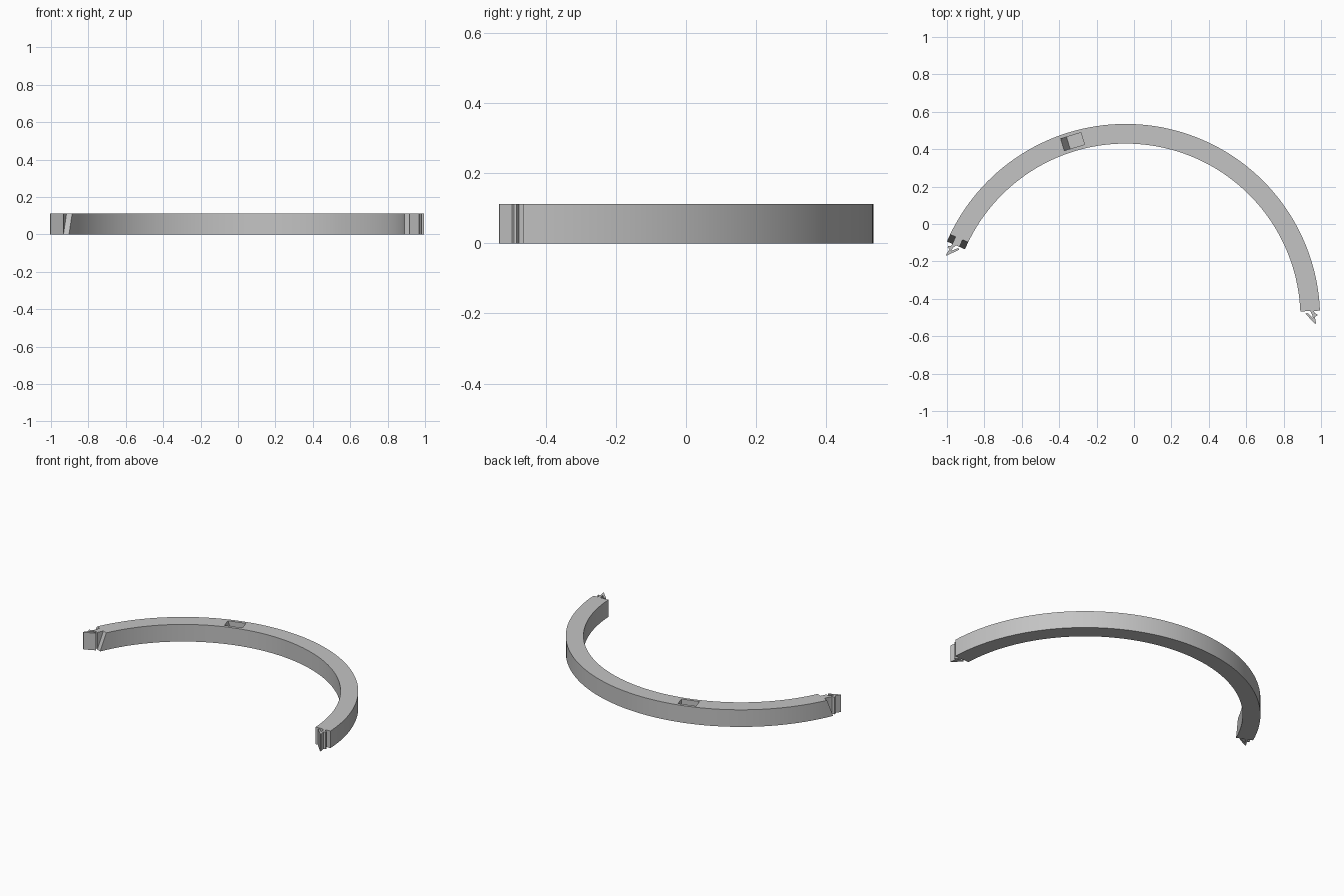
import bpy
import bmesh
import math
from mathutils import Matrix, Vector

cube = bpy.data.objects.get("Cube")
if cube:
    bpy.data.objects.remove(cube)

CENTRE = Vector((-0.045, -0.505, 0))
R_IN, R_OUT, H = 0.935, 1.04, 0.112
A0, A1 = math.radians(2.3), math.radians(156.7)
MID = (A0 + A1) / 2
SLOPE = 0.375

grey = bpy.data.materials.new("light_grey")
grey.use_nodes = True
colour = (0.55, 0.55, 0.55, 1)
grey.diffuse_color = colour
grey.node_tree.nodes["Principled BSDF"].inputs["Base Color"].default_value = colour

# Half turn about the horizontal axis through the arc's middle
pivot = CENTRE + Vector((0, 0, H / 2))
axis = Vector((math.cos(MID), math.sin(MID), 0))
FLIP = Matrix.Translation(pivot) @ Matrix.Rotation(math.pi, 4, axis) @ Matrix.Translation(-pivot)


def frame(angle):
    """Local axes: x = radius, y = clockwise along the arc, z = up."""
    c, s = math.cos(angle), math.sin(angle)
    return Matrix(((c, s, 0, CENTRE.x), (s, -c, 0, CENTRE.y), (0, 0, 1, 0), (0, 0, 0, 1)))


def prism(name, points, offset, matrix):
    """Extrude a flat profile by an offset and place it."""
    bm = bmesh.new()
    face = bm.faces.new([bm.verts.new(p) for p in points])
    ext = bmesh.ops.extrude_face_region(bm, geom=[face])
    bmesh.ops.translate(bm, vec=offset,
                        verts=[v for v in ext["geom"] if isinstance(v, bmesh.types.BMVert)])
    bm.transform(matrix)
    bmesh.ops.recalc_face_normals(bm, faces=bm.faces)
    mesh = bpy.data.meshes.new(name)
    bm.to_mesh(mesh)
    bm.free()
    mesh.materials.append(grey)
    obj = bpy.data.objects.new(name, mesh)
    bpy.context.collection.objects.link(obj)
    return obj


def arc(radius, steps=72):
    angles = [A0 + (A1 - A0) * i / steps for i in range(steps + 1)]
    return [CENTRE + radius * Vector((math.cos(a), math.sin(a), 0)) for a in angles]


# Curved body
body = prism("curved_body", arc(R_OUT) + arc(R_IN)[::-1], (0, 0, H), Matrix())

# Slanted shoulders at each end, and a blind pocket with one sloping wall
m = 0.02
wedge = [(-SLOPE * (H + m), -m), (m, -m), (m, H + m), (SLOPE * m, H + m)]
depth = 0.088
pocket = [(-0.0565 - SLOPE * m, H + m), (-0.0565 + SLOPE * depth, H - depth),
          (0.0565, H - depth), (0.0565, H + m)]
cuts = [(wedge, 0.915, 0.967, A0), (wedge, 1.008, 1.06, A0),
        (pocket, 0.954, 1.02, math.radians(106.7))]
for turn in (Matrix(), FLIP):
    for profile, r0, r1, angle in cuts:
        cutter = prism("cutter", [(r0, t, z) for t, z in profile],
                       (r1 - r0, 0, 0), turn @ frame(angle))
        cutter.hide_render = True
        mod = body.modifiers.new("cut", "BOOLEAN")
        mod.operation, mod.solver, mod.object = "DIFFERENCE", "EXACT", cutter
        bpy.context.view_layer.objects.active = body
        bpy.ops.object.modifier_apply(modifier=mod.name)
        bpy.data.objects.remove(cutter)

# Barbed snap hook on each end
hook = [(0.985, -0.005), (1.008, -0.005), (1.01, 0.012), (1.026, 0.02), (1.024, 0.027),
        (1.011, 0.032), (1.017, 0.068), (1.012, 0.07), (0.962, 0.014), (0.971, 0.008),
        (1.001, 0.038), (0.997, 0.018)]
for name, turn in (("left_hook", Matrix()), ("right_hook", FLIP)):
    prism(name, [(r, t, 0) for r, t in hook], (0, 0, H), turn @ frame(A0))

# Smooth the round walls only
bpy.ops.object.select_all(action="DESELECT")
body.select_set(True)
bpy.context.view_layer.objects.active = body
bpy.ops.object.shade_smooth_by_angle(angle=math.radians(20))
